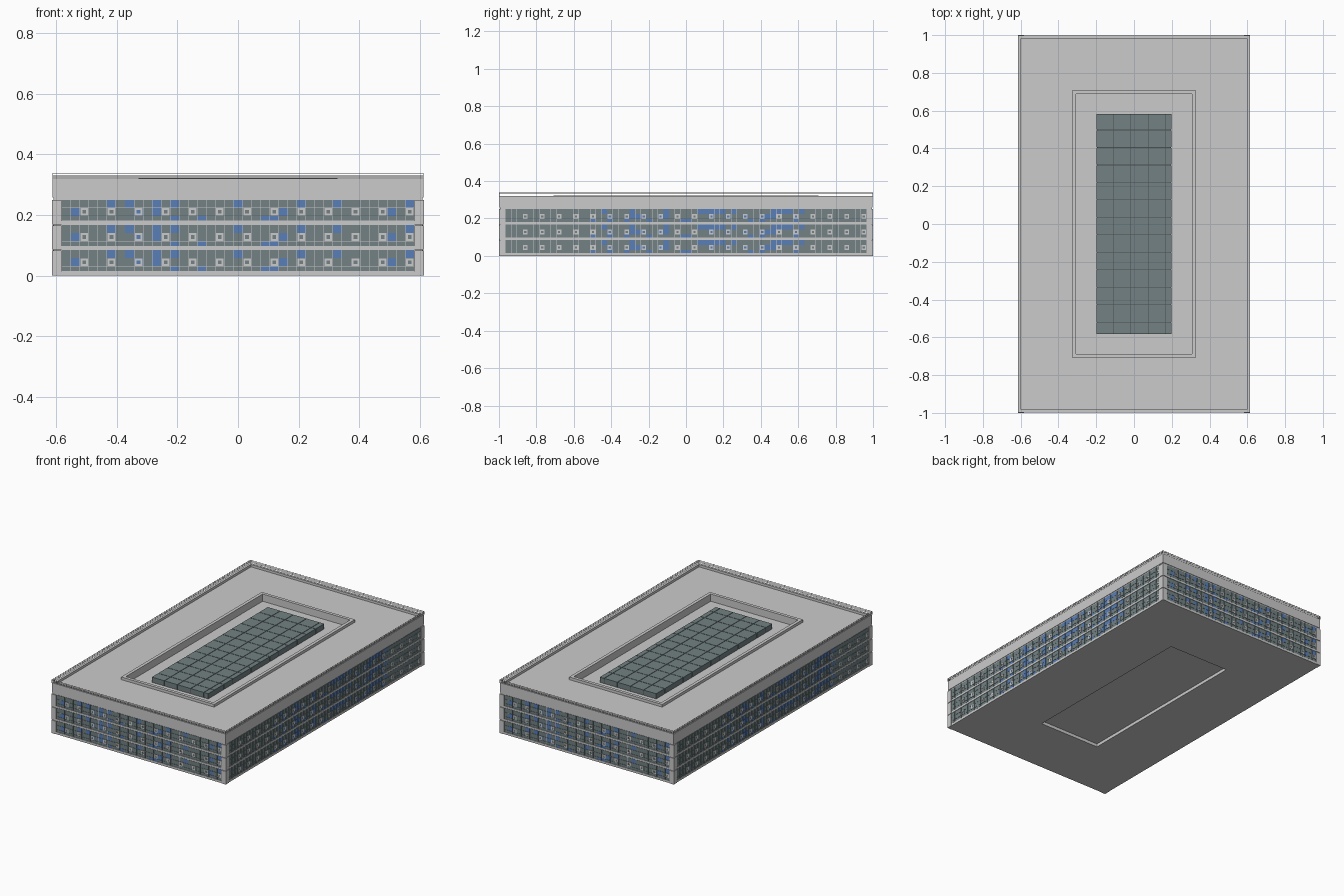
import bpy, bmesh, math, random
from mathutils import Matrix, Vector

if "Cube" in bpy.data.objects:
    bpy.data.objects.remove(bpy.data.objects["Cube"])

HX, HY = 0.609, 0.995        # half size of the main wall
FLOORS = [0.0, 0.083, 0.166]  # storey base heights
random.seed(4)


def material(name, rgb):
    m = bpy.data.materials.new(name)
    m.diffuse_color = (*rgb, 1)
    m.use_nodes = True
    m.node_tree.nodes["Principled BSDF"].inputs["Base Color"].default_value = m.diffuse_color
    return m


GLASS = material("slate_glass", (0.17, 0.22, 0.225))
BLUE = material("blue_glass", (0.10, 0.21, 0.47))
DARK = material("dark_metal", (0.07, 0.075, 0.08))


def make(name, boxes, mat=None, rot=0.0):
    """One object from boxes given as (x0, x1, y0, y1, z0, z1)."""
    bm = bmesh.new()
    for x0, x1, y0, y1, z0, z1 in boxes:
        c = Vector((x0 + x1, y0 + y1, z0 + z1)) / 2
        m = Matrix.Translation(c) @ Matrix.Diagonal((x1 - x0, y1 - y0, z1 - z0, 1))
        bmesh.ops.create_cube(bm, size=1, matrix=m)
    bm.transform(Matrix.Rotation(rot, 4, 'Z'))
    me = bpy.data.meshes.new(name)
    bm.to_mesh(me)
    bm.free()
    ob = bpy.data.objects.new(name, me)
    bpy.context.collection.objects.link(ob)
    if mat:
        me.materials.append(mat)
    return ob


def ring(name, ox, oy, ix, iy, z0, z1, mat=None):
    """Rectangular frame with a clear opening."""
    bm = bmesh.new()
    loops = []
    for hx, hy, z in ((ox, oy, z0), (ox, oy, z1), (ix, iy, z1), (ix, iy, z0)):
        loops.append([bm.verts.new((sx * hx, sy * hy, z))
                      for sx, sy in ((-1, -1), (1, -1), (1, 1), (-1, 1))])
    for k in range(4):
        a, b = loops[k], loops[(k + 1) % 4]
        for i in range(4):
            j = (i + 1) % 4
            bm.faces.new((a[i], a[j], b[j], b[i]))
    bmesh.ops.recalc_face_normals(bm, faces=bm.faces)
    me = bpy.data.meshes.new(name)
    bm.to_mesh(me)
    bm.free()
    ob = bpy.data.objects.new(name, me)
    bpy.context.collection.objects.link(ob)
    if mat:
        me.materials.append(mat)
    return ob


# Base with a shallow recess below, solid core, roof deck around the light well
ring("base_plate", HX, HY, 0.215, 0.60, 0.0, 0.02)
make("core", [(-HX, HX, -HY, HY, 0.02, 0.275)])
ring("roof_deck", HX, HY, 0.31, 0.69, 0.275, 0.305)

# Plain top wall band with parapet, and the parapet of the light well
ring("roof_parapet", HX + 0.003, HY + 0.003, 0.597, 0.983, 0.258, 0.32)
ring("well_parapet", 0.328, 0.708, 0.308, 0.688, 0.276, 0.322)

# Roof railing
for i, z in enumerate((0.3255, 0.332, 0.3385)):
    ring(f"roof_rail_{i}", 0.613, 0.999, 0.6105, 0.9965, z - 0.001, z + 0.001)
make("rail_posts", [(sx * 0.612 - 0.001, sx * 0.612 + 0.001,
                     sy * 0.998 - 0.001, sy * 0.998 + 0.001, 0.318, 0.339)
                    for sx in (-1, 1) for sy in (-1, 1)])

# Corner piers, one per storey, with a notch between storeys
make("corner_piers", [(min(sx * 0.583, sx * 0.614), max(sx * 0.583, sx * 0.614),
                       min(sy * 0.966, sy * 1.0), max(sy * 0.966, sy * 1.0),
                       z + 0.003 * (z > 0), z + 0.083)
                      for z in FLOORS for sx in (-1, 1) for sy in (-1, 1)])

ROWS = [(0.0155, 0.0305), (0.0315, 0.0575), (0.0585, 0.0845)]


def facade(name, half, dist, cols, first, blues, rot):
    """Window grid facing -y before rotation."""
    w = 2 * half / cols
    glass, blue, frames, bands = [], [], [], []
    for base in FLOORS:
        for r, (a, b) in enumerate(ROWS):
            for c in range(cols):
                u = -half + c * w
                box = (u + 0.0008, u + w - 0.0008, -dist - 0.002, -dist + 0.002,
                       base + a, base + b)
                (blue if c in blues[r] else glass).append(box)
        # Small square casements
        for c in range(first, cols, 3):
            u, z = -half + (c + 0.5) * w, base + 0.0445
            o, i = 0.0125, 0.006
            for x0, x1, z0, z1 in ((-o, o, i, o), (-o, o, -o, -i),
                                   (-o, -i, -i, i), (i, o, -i, i)):
                frames.append((u + x0, u + x1, -dist - 0.004, -dist, z + z0, z + z1))
        bands.append((-half, half, -dist - 0.003, -dist,
                      base + 0.003 * (base > 0), base + 0.0145))
    make(name + "_panes", glass, GLASS, rot)
    make(name + "_blue_panes", blue, BLUE, rot)
    make(name + "_casements", frames, None, rot)
    make(name + "_floor_bands", bands, None, rot)


# Short sides share one pattern, long sides another
short = [{12, 15, 22, 23}, {1, 8, 10, 24, 36}, {5, 7, 10, 12, 19, 26, 30, 38}]
long = [{int(random.triangular(4, 62, 38)) for _ in range(n)} for n in (9, 15, 17)]
for nm, rot in (("front", 0), ("back", math.pi)):
    facade(nm, 0.582, HY, 39, 2, short, rot)
for nm, rot in (("right", math.pi / 2), ("left", -math.pi / 2)):
    facade(nm, 0.965, HX, 64, 3, long, rot)

# Skylight: dark frame with clipped square panes
xs = [-0.2, -0.11, -0.018, 0.075, 0.168, 0.2]
ys = [-0.585] + [-0.52 + 0.0925 * i for i in range(12)] + [0.585]
make("skylight_frame", [(-0.197, 0.197, -0.582, 0.582, 0.274, 0.303)], DARK)
g = 0.0015
make("skylight_panes", [(xs[i] + g, xs[i + 1] - g, ys[j] + g, ys[j + 1] - g, 0.275, 0.308)
                        for i in range(len(xs) - 1) for j in range(len(ys) - 1)], GLASS)
